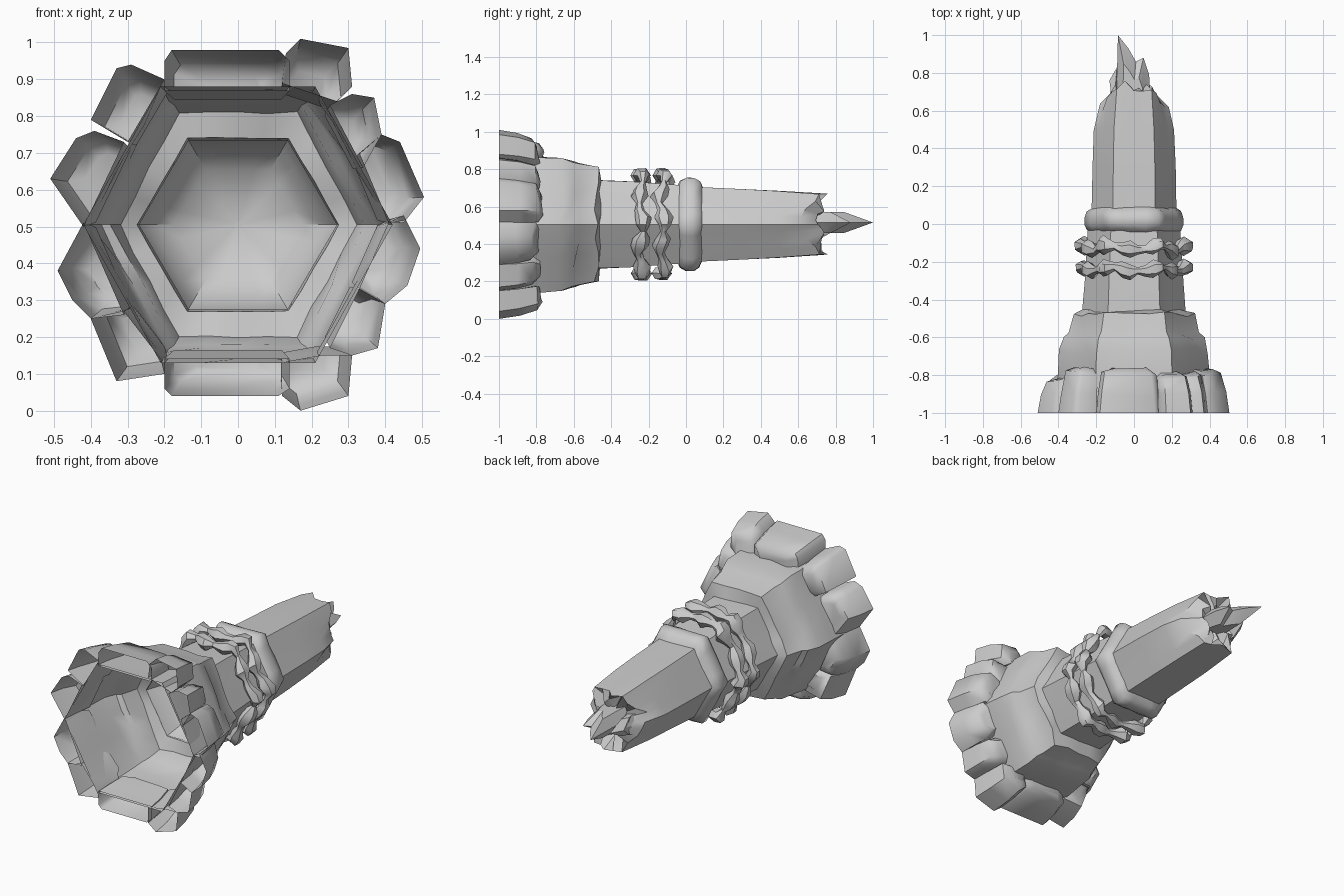
import bpy, bmesh, math, random
from mathutils import Vector

random.seed(4)
cube = bpy.data.objects.get("Cube")
if cube:
    bpy.data.objects.remove(cube)

stone = bpy.data.materials.new("grey_stone")
stone.use_nodes = True
stone.diffuse_color = (0.6, 0.6, 0.6, 1)
stone.node_tree.nodes["Principled BSDF"].inputs["Base Color"].default_value = (0.6, 0.6, 0.6, 1)
AXIS = 0.505      # height of the column's axis
SIDES = 24        # points around the six-sided section


def hex_point(i, n, rx, apothem):
    """Point on a hexagon with corners at left and right."""
    t = 6 * i / n
    k, f = int(t), t - int(t)
    corner = [Vector((rx * math.cos(math.pi / 3 * j),
                      apothem / math.sin(math.pi / 3) * math.sin(math.pi / 3 * j))) for j in (k, k + 1)]
    return corner[0].lerp(corner[1], f)


def jitter(amount):
    return random.uniform(-amount, amount)


def loft(name, rings, cap_start=False, cap_end=False, loop=False, angle=40):
    """Skin a list of closed rings of points."""
    bm = bmesh.new()
    vs = [[bm.verts.new(p) for p in ring] for ring in rings]
    pairs = list(zip(vs, vs[1:])) + ([(vs[-1], vs[0])] if loop else [])
    for a, b in pairs:
        for i in range(len(a)):
            j = (i + 1) % len(a)
            bm.faces.new((a[i], a[j], b[j], b[i]))
    if cap_start:
        bm.faces.new(vs[0])
    if cap_end:
        bm.faces.new(vs[-1])
    bmesh.ops.recalc_face_normals(bm, faces=bm.faces)
    mesh = bpy.data.meshes.new(name)
    bm.to_mesh(mesh)
    bm.free()
    mesh.materials.append(stone)
    obj = bpy.data.objects.new(name, mesh)
    bpy.context.collection.objects.link(obj)
    bpy.ops.object.select_all(action='DESELECT')
    obj.select_set(True)
    bpy.context.view_layer.objects.active = obj
    bpy.ops.object.shade_smooth_by_angle(angle=math.radians(angle))
    return obj


def section(y, rx, apothem, rough=0.0):
    ring = []
    for i in range(SIDES):
        p = hex_point(i, SIDES, rx, apothem) * (1 + jitter(rough))
        ring.append(Vector((p.x, y + jitter(rough), AXIS + p.y)))
    return ring


# Stepped hollow base, open at the front
base_profile = [(-1, .42, .375, 0), (-.88, .41, .365, .01), (-.77, .405, .36, .015),
                (-.67, .39, .35, .02), (-.6, .375, .335, .015), (-.575, .345, .325, .01),
                (-.48, .32, .305, .015), (-.46, .275, .235, .008), (-.3, .262, .228, .008),
                (-.03, .245, .21, 0)]
loft("stepped_base", [section(*p) for p in base_profile])

# Domed floor inside the base
loft("inner_floor", [section(y, .27 * s, .23 * s) for y, s in
                     ((-.46, 1), (-.38, .9), (-.32, .65), (-.29, .3), (-.28, .05))], cap_end=True)

# Rounded collar
loft("collar", [section(y, rx, a, .006) for y, rx, a in
                ((-.045, .23, .2), (-.03, .25, .232), (0, .262, .248), (.04, .262, .248),
                 (.07, .25, .23), (.09, .215, .19))], angle=60)

# Broken shaft: uneven rim, then a sunken rough end
shaft = [section(.05, .225, .2), section(.3, .22, .188, .006), section(.5, .212, .178, .006)]
rim, sunk = [], []
for i in range(SIDES):
    near_corner = abs(math.cos(2 * math.pi * i / SIDES)) ** 3
    y = .73 - .12 * near_corner + jitter(.035)
    p = hex_point(i, SIDES, .185, .16) * (1 + jitter(.04))
    rim.append(Vector((p.x, y, AXIS + p.y)))
    q = p * (.62 + jitter(.12))
    sunk.append(Vector((q.x, .69 + jitter(.05), AXIS + q.y)))
core = [Vector((p.x * .4, .68, AXIS + (p.z - AXIS) * .4)) for p in sunk]
loft("broken_shaft", shaft + [rim, sunk, core], cap_end=True, angle=35)

# Pointed splinters left standing on the break
def splinter(name, outline, z, thick):
    foot = Vector((sum(x for x, y in outline) / len(outline), outline[0][1]))
    rings = []
    for dz, s in ((-thick, .6), (0, 1), (thick, .6)):
        pts = [foot + (Vector(p) - foot) * s for p in outline]
        rings.append([Vector((p.x, p.y, z + dz)) for p in pts])
    loft(name, rings, True, True, angle=30)

splinter("main_splinter", [(-.1, .62), (-.09, .8), (-.085, 1), (-.03, .93), (.01, .86),
                           (.05, .88), (.08, .79), (.09, .62)], .515, .055)
splinter("side_splinter", [(-.15, .6), (-.12, .72), (-.13, .76), (-.09, .83), (-.06, .6)], .49, .05)

# Two lumpy bands of rubble around the neck
def rubble_band(name, y, wave):
    count, rings = 42, []
    for i in range(count):
        p = hex_point(i, count, .283, .262)
        out = p.normalized()
        lump = .029 + .013 * math.sin(i * 2 * math.pi / 3.5) + jitter(.006)
        shift = wave * math.cos(i * 2 * math.pi / 7) + jitter(.008)
        ring = []
        for k in range(6):
            a = math.pi / 3 * k + .5
            r = p + out * lump * math.cos(a) * 1.1
            ring.append(Vector((r.x, y + shift + 1.15 * lump * math.sin(a), AXIS + r.y)))
        rings.append(ring)
    loft(name, rings, loop=True, angle=45)

rubble_band("front_rubble_band", -.24, .014)
rubble_band("rear_rubble_band", -.125, .016)

# Hollow foot stones around the opening, as front outlines (x, z)
stones = {
    "top_slab": [(-.2, .87), (-.2, .95), (-.18, .98), (.11, .98), (.14, .95), (.14, .87)],
    "top_corner_stone": [(.12, .89), (.13, .97), (.17, 1.01), (.3, .985), (.31, .88), (.27, .84)],
    "bottom_slab": [(-.2, .14), (-.2, .06), (-.18, .04), (.11, .04), (.14, .06), (.14, .14)],
    "bottom_corner_stone": [(.12, .13), (.12, .04), (.17, 0), (.3, .04), (.31, .15), (.23, .15)],
    "right_top_stone": [(-.2, .9), (-.29, .94), (-.33, .93), (-.4, .79), (-.3, .73)],
    "right_upper_stone": [(-.31, .73), (-.39, .76), (-.44, .74), (-.51, .63), (-.42, .5)],
    "right_lower_stone": [(-.42, .51), (-.49, .38), (-.45, .3), (-.4, .25), (-.31, .26)],
    "right_bottom_stone": [(-.31, .27), (-.4, .25), (-.33, .08), (-.2, .1), (-.21, .14)],
    "left_top_stone": [(.25, .83), (.31, .86), (.37, .85), (.39, .75), (.34, .66)],
    "left_upper_stone": [(.33, .7), (.39, .75), (.44, .73), (.505, .58), (.45, .51), (.41, .51)],
    "left_lower_stone": [(.41, .51), (.45, .53), (.495, .44), (.46, .34), (.4, .29), (.33, .33)],
    "left_bottom_stone": [(.33, .33), (.4, .29), (.38, .17), (.31, .15), (.25, .17)],
}
for name, outline in stones.items():
    mid = Vector((sum(x for x, z in outline), sum(z for x, z in outline))) / len(outline)
    depth = -.79 + jitter(.025)
    rings = []
    for y, own, pull in ((-1, 1, 1), (-.9, .98, .97), (depth - .02, .93, .92), (depth, .6, .88)):
        ring = []
        for p in outline:
            q = mid + (Vector(p) - mid) * own
            ring.append(Vector((q.x * pull, y + (jitter(.015) if y > -1 else 0),
                                AXIS + (q.y - AXIS) * pull)))
        rings.append(ring)
    loft(name, rings, cap_end=True, angle=50)
